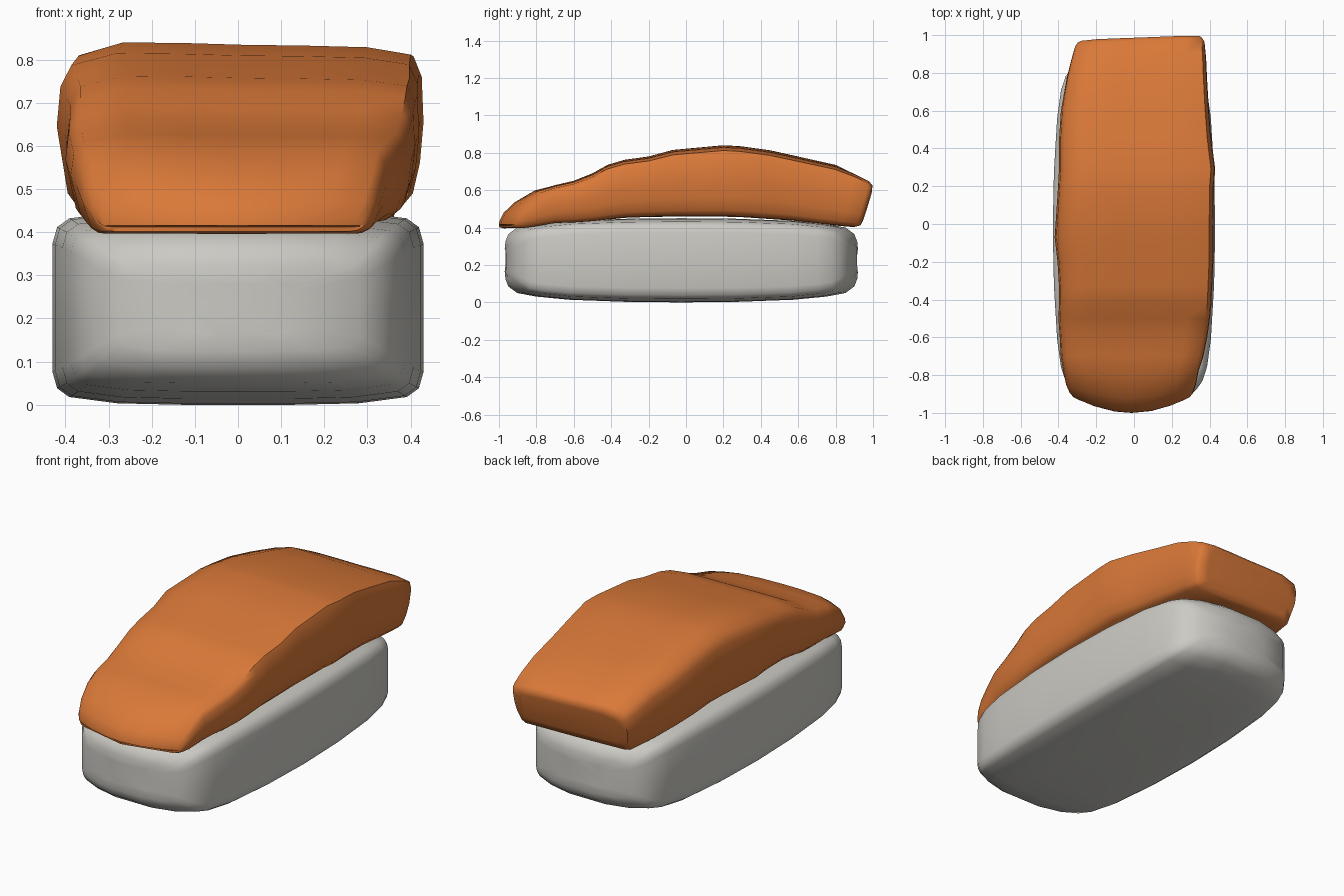
import bpy, bmesh, math


def material(name, rgb):
    m = bpy.data.materials.new(name)
    m.diffuse_color = (*rgb, 1)
    return m


def ramp(t):
    return max(0.0, min(1.0, t))


def loft(name, rings, mat, angle):
    """Skin a list of equal-length point rings and cap both ends."""
    bm = bmesh.new()
    rows = [[bm.verts.new(p) for p in ring] for ring in rings]
    n = len(rows[0])
    for a, b in zip(rows, rows[1:]):
        for i in range(n):
            j = (i + 1) % n
            bm.faces.new((a[i], a[j], b[j], b[i]))
    bm.faces.new(rows[0])
    bm.faces.new(rows[-1])
    bmesh.ops.recalc_face_normals(bm, faces=bm.faces)
    me = bpy.data.meshes.new(name)
    bm.to_mesh(me)
    bm.free()
    me.materials.append(mat)
    ob = bpy.data.objects.new(name, me)
    bpy.context.collection.objects.link(ob)
    bpy.ops.object.select_all(action='DESELECT')
    ob.select_set(True)
    bpy.context.view_layer.objects.active = ob
    bpy.ops.object.shade_smooth_by_angle(angle=math.radians(angle))
    return ob


# Rice block: quarter outline mirrored to a rounded rectangle
quarter = [(1, 0), (1, 0.66), (0.975, 0.83), (0.91, 0.92), (0.65, 0.985), (0.3, 1)]
outline = quarter + [(-x, z) for x, z in reversed(quarter)]
outline += [(-x, -z) for x, z in quarter[1:]] + [(x, -z) for x, z in reversed(quarter[1:])]
# (distance from middle, half width, half height, bow of rounded end)
half = [(0.945, 0.12, 0.06, 0.008), (0.945, 0.28, 0.10, 0.05),
        (0.932, 0.33, 0.14, 0.08), (0.885, 0.363, 0.175, 0.08),
        (0.78, 0.387, 0.194, 0.05), (0.6, 0.407, 0.211, 0.015),
        (0.3, 0.424, 0.222, 0)]
stations = [(-d, w, h, b) for d, w, h, b in half] + [(0, 0.43, 0.225, 0)]
stations += [(d, w, h, -b) for d, w, h, b in reversed(half)]
rice_rings = [[(x * w, y - 0.025 + b * x * x, 0.225 + z * h) for x, z in outline]
              for y, w, h, b in stations]
loft("rice_block", rice_rings, material("rice white", (0.6, 0.59, 0.55)), 60)

# Fish slice: cross-section (u across, v up), slightly higher on the left
section = [(-0.89, 0), (-0.94, 0.08), (-0.97, 0.3), (-1, 0.52), (-0.98, 0.78),
           (-0.92, 0.92), (-0.67, 1), (-0.3, 0.995), (0, 0.985), (0.35, 0.98),
           (0.7, 0.97), (0.945, 0.925), (0.99, 0.8), (1, 0.52), (0.98, 0.27),
           (0.94, 0.08), (0.88, 0), (0, -0.01)]
# (y, left x, right x, bottom z, top z)
fish = [(-1.0, -0.31, 0.285, 0.412, 0.416),
        (-0.997, -0.32, 0.295, 0.402, 0.437),
        (-0.975, -0.34, 0.312, 0.397, 0.48),
        (-0.92, -0.36, 0.328, 0.398, 0.535),
        (-0.81, -0.375, 0.343, 0.41, 0.60),
        (-0.7, -0.388, 0.368, 0.425, 0.627),
        (-0.6, -0.393, 0.388, 0.428, 0.65),
        (-0.5, -0.40, 0.402, 0.435, 0.69),
        (-0.42, -0.397, 0.41, 0.445, 0.735),
        (-0.33, -0.397, 0.414, 0.455, 0.762),
        (-0.2, -0.405, 0.42, 0.46, 0.78),
        (-0.07, -0.42, 0.42, 0.462, 0.815),
        (0.2, -0.402, 0.423, 0.462, 0.84),
        (0.29, -0.397, 0.43, 0.46, 0.835),
        (0.45, -0.397, 0.41, 0.45, 0.813),
        (0.62, -0.387, 0.397, 0.44, 0.775),
        (0.8, -0.358, 0.387, 0.422, 0.735),
        (0.9, -0.338, 0.382, 0.412, 0.69),
        (0.97, -0.318, 0.375, 0.405, 0.655),
        (0.988, -0.305, 0.36, 0.412, 0.635),
        (0.985, -0.26, 0.315, 0.445, 0.605)]
fish_rings = []
for y, xl, xr, zb, zt in fish:
    bend = 0.08 * ramp((-0.7 - y) / 0.25)               # rounded tip
    lean = 0.3 * (zt - zb) * ramp((y - 0.4) / 0.5)      # slanted cut end
    skew = 0.014 * ramp((y - 0.8) / 0.1)                # cut slightly askew
    fish_rings.append([((xl + xr) / 2 + u * (xr - xl) / 2,
                        y + bend * u * u + lean * (v - 1) + skew * u,
                        zb + v * (zt - zb)) for u, v in section])
loft("fish_slice", fish_rings, material("salmon orange", (0.7, 0.19, 0.04)), 50)
